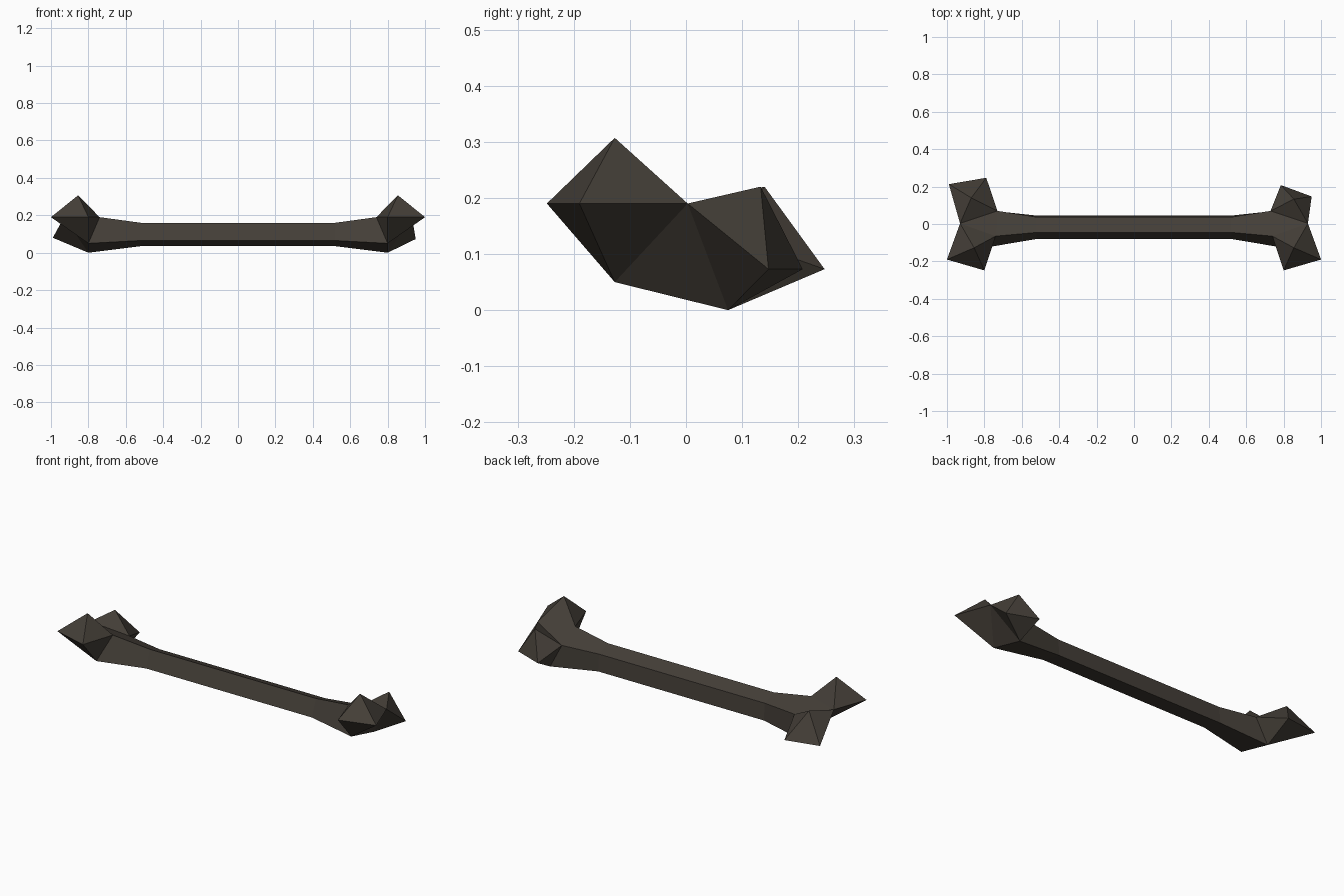
import bpy
import bmesh
from mathutils import Vector

cube = bpy.data.objects.get("Cube")
if cube:
    bpy.data.objects.remove(cube, do_unlink=True)

# Dark aged bone colour
mat = bpy.data.materials.new("dark_bone")
mat.use_nodes = True
colour = (0.058, 0.049, 0.039, 1)
mat.diffuse_color = colour
shader = mat.node_tree.nodes["Principled BSDF"]
shader.inputs["Base Color"].default_value = colour
shader.inputs["Roughness"].default_value = 0.9

bm = bmesh.new()


def ring(points, side):
    return [bm.verts.new((x * side, y, z)) for x, y, z in points]


def bridge(a, b):
    """Join two four-sided sections with quads."""
    for i in range(4):
        j = (i + 1) % 4
        bm.faces.new((a[i], a[j], b[j], b[i]))


def knob(apex, base, inner, outer_a, outer_b, centre):
    """Eight-sided lump, left open where it grows out of the shaft."""
    loop = [inner, outer_a, outer_b, centre]
    for i in range(4):
        bm.faces.new((apex, loop[i], loop[(i + 1) % 4]))
    for i in range(3):
        bm.faces.new((base, loop[i + 1], loop[i]))


# Section order: front low, front top, back top, back low
SHAFT = [(0.52, -0.08, 0.065), (0.52, -0.045, 0.16),
         (0.52, 0.037, 0.13), (0.52, 0.045, 0.035)]
FLARE = [(0.80, -0.127, 0.05), (0.74, -0.065, 0.19),
         (0.73, 0.07, 0.136), (0.80, 0.075, 0.0)]
# Knob points: apex, inner corner, outer corner
FRONT = [(0.855, -0.127, 0.307), (0.80, -0.248, 0.19), (1.0, -0.19, 0.19)]
# The back knob differs slightly between the two ends
BACK = {
    1: [(0.855, 0.133, 0.22), (0.785, 0.208, 0.073), (0.95, 0.147, 0.073)],
    -1: [(0.87, 0.14, 0.22), (0.79, 0.247, 0.073), (0.99, 0.213, 0.08)],
}

sections = {}
for side in (1, -1):
    sections[side] = ring(SHAFT, side)
    flare = ring(FLARE, side)
    bridge(sections[side], flare)
    low_front, top_front, top_back, low_back = flare

    # Notch between the two knobs
    centre = bm.verts.new((0.93 * side, 0.003, 0.19))
    bm.faces.new((centre, top_front, top_back))
    bm.faces.new((centre, low_front, low_back))

    # Front and back knobs
    apex, corner, tip = ring(FRONT, side)
    knob(apex, low_front, top_front, corner, tip, centre)
    apex, corner, tip = ring(BACK[side], side)
    knob(apex, low_back, top_back, corner, tip, centre)

# Straight middle of the shaft
bridge(sections[1], sections[-1])
bmesh.ops.recalc_face_normals(bm, faces=bm.faces[:])

mesh = bpy.data.meshes.new("bone")
bm.to_mesh(mesh)
bm.free()
mesh.materials.append(mat)
bone = bpy.data.objects.new("bone", mesh)
bpy.context.collection.objects.link(bone)
